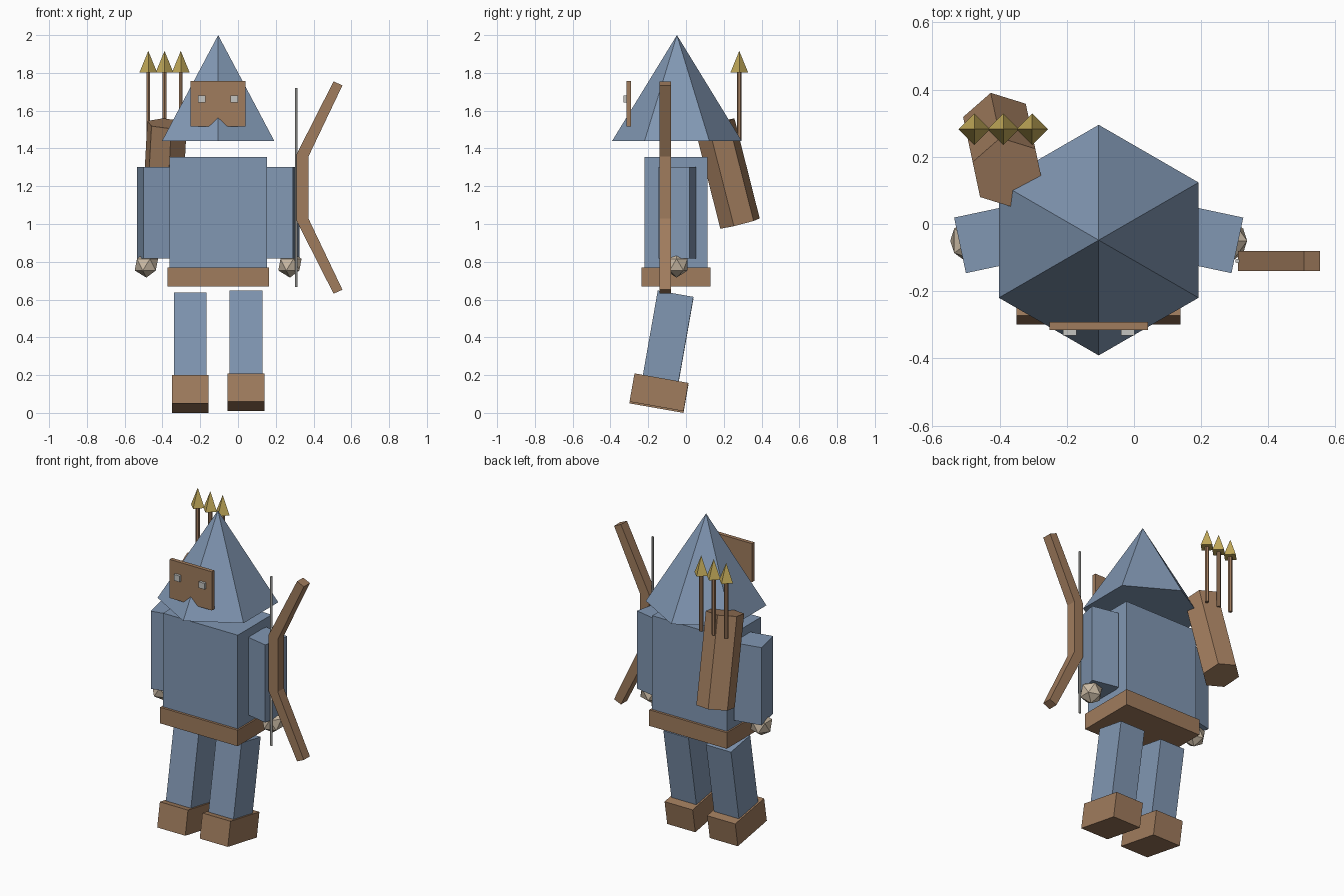
import bpy
import bmesh
from math import radians
from mathutils import Vector, Euler

if "Cube" in bpy.data.objects:
    bpy.data.objects.remove(bpy.data.objects["Cube"], do_unlink=True)

MID = -0.105  # the figure's own centre line in x


def material(name, rgb):
    mat = bpy.data.materials.new(name)
    mat.use_nodes = True
    colour = (*rgb, 1)
    mat.diffuse_color = colour
    mat.node_tree.nodes["Principled BSDF"].inputs["Base Color"].default_value = colour
    return mat


blue = material("blue cloth", (0.22, 0.31, 0.45))
brown = material("brown leather", (0.35, 0.20, 0.11))
skin = material("pale skin", (0.60, 0.50, 0.38))
gold = material("gold metal", (0.54, 0.40, 0.10))
grey = material("light grey", (0.55, 0.55, 0.53))


def finish(name, mat):
    obj = bpy.context.object
    obj.name = obj.data.name = name
    obj.data.materials.append(mat)
    return obj


def box(name, mat, centre, size, turn=(0, 0, 0)):
    bpy.ops.mesh.primitive_cube_add(size=1, location=centre,
                                    rotation=[radians(a) for a in turn])
    bpy.context.object.scale = size
    return finish(name, mat)


def prism(name, mat, sides, r_low, r_high, height, centre, turn=(0, 0, 0)):
    bpy.ops.mesh.primitive_cone_add(vertices=sides, radius1=r_low, radius2=r_high,
                                    depth=height, location=centre,
                                    rotation=[radians(a) for a in turn])
    return finish(name, mat)


def plate(name, mat, outline, y_front, y_back):
    """Extrude an x-z outline along y."""
    bm = bmesh.new()
    face = bm.faces.new([bm.verts.new((x, y_front, z)) for x, z in outline])
    out = bmesh.ops.extrude_face_region(bm, geom=[face])
    moved = [v for v in out["geom"] if isinstance(v, bmesh.types.BMVert)]
    bmesh.ops.translate(bm, verts=moved, vec=(0, y_back - y_front, 0))
    bmesh.ops.recalc_face_normals(bm, faces=bm.faces)
    mesh = bpy.data.meshes.new(name)
    bm.to_mesh(mesh)
    bm.free()
    obj = bpy.data.objects.new(name, mesh)
    bpy.context.collection.objects.link(obj)
    mesh.materials.append(mat)


# Torso, belt and hood
box("torso", blue, (MID, -0.053, 1.062), (0.516, 0.336, 0.586))
box("belt", brown, (MID, -0.053, 0.72), (0.536, 0.366, 0.10))
prism("hood", blue, 6, 0.343, 0, 0.56, (MID, -0.048, 1.72))

# Arms, hands, legs and boots
tilt = (-10, 0, 0)
lean = Euler((radians(-10), 0, 0))
for side, s in (("left", 1), ("right", -1)):
    box(side + "_arm", blue, (MID + s * 0.33, -0.046, 1.06),
        (0.169, 0.169, 0.485), (0, 0, -12 * s))
    bpy.ops.mesh.primitive_ico_sphere_add(subdivisions=1, radius=0.069,
                                          location=(MID + s * 0.38, -0.05, 0.785))
    finish(side + "_hand", skin)
    x = MID + s * 0.147
    drop = 0 if s > 0 else -0.009
    hip = Vector((x, -0.055, 0.631 + drop))
    box(side + "_leg", blue, hip + lean.to_matrix() @ Vector((0, 0, -0.23)),
        (0.173, 0.192, 0.46), tilt)
    box(side + "_boot", brown, (x, -0.143, 0.109 + drop), (0.194, 0.29, 0.152), tilt)

# Mask with a notch, and eyes
half = [(0, 1.558), (0.05, 1.516), (0.146, 1.516), (0.146, 1.757)]
mask = half + [(-x, z) for x, z in reversed(half[1:])]
plate("mask", brown, [(MID + x, z) for x, z in mask], -0.316, -0.292)
for side, s in (("left", 1), ("right", -1)):
    box(side + "_eye", grey, (MID + 0.086 * s, -0.318, 1.661), (0.04, 0.028, 0.038))

# Bow and string, mirrored above and below the grip
grip_z = 1.193
upper = [(0.373, 0.164), (0.553, 0.541), (0.506, 0.562), (0.31, 0.176)]
bow = upper + [(x, -z) for x, z in reversed(upper)]
plate("bow", brown, [(x, grip_z + z) for x, z in bow], -0.14, -0.08)
prism("bow_string", grey, 6, 0.007, 0.007, 1.055, (0.308, -0.11, grip_z))

# Quiver and arrows
prism("quiver", brown, 6, 0.11, 0.11, 0.547, (-0.39, 0.219, 1.267), (14.5, 0, 12))
for i in range(3):
    x = -0.475 + 0.086 * i
    prism(f"arrow_shaft_{i + 1}", brown, 6, 0.012, 0.012, 0.37, (x, 0.282, 1.63))
    prism(f"arrow_head_{i + 1}", gold, 4, 0.047, 0, 0.115, (x, 0.282, 1.859))
